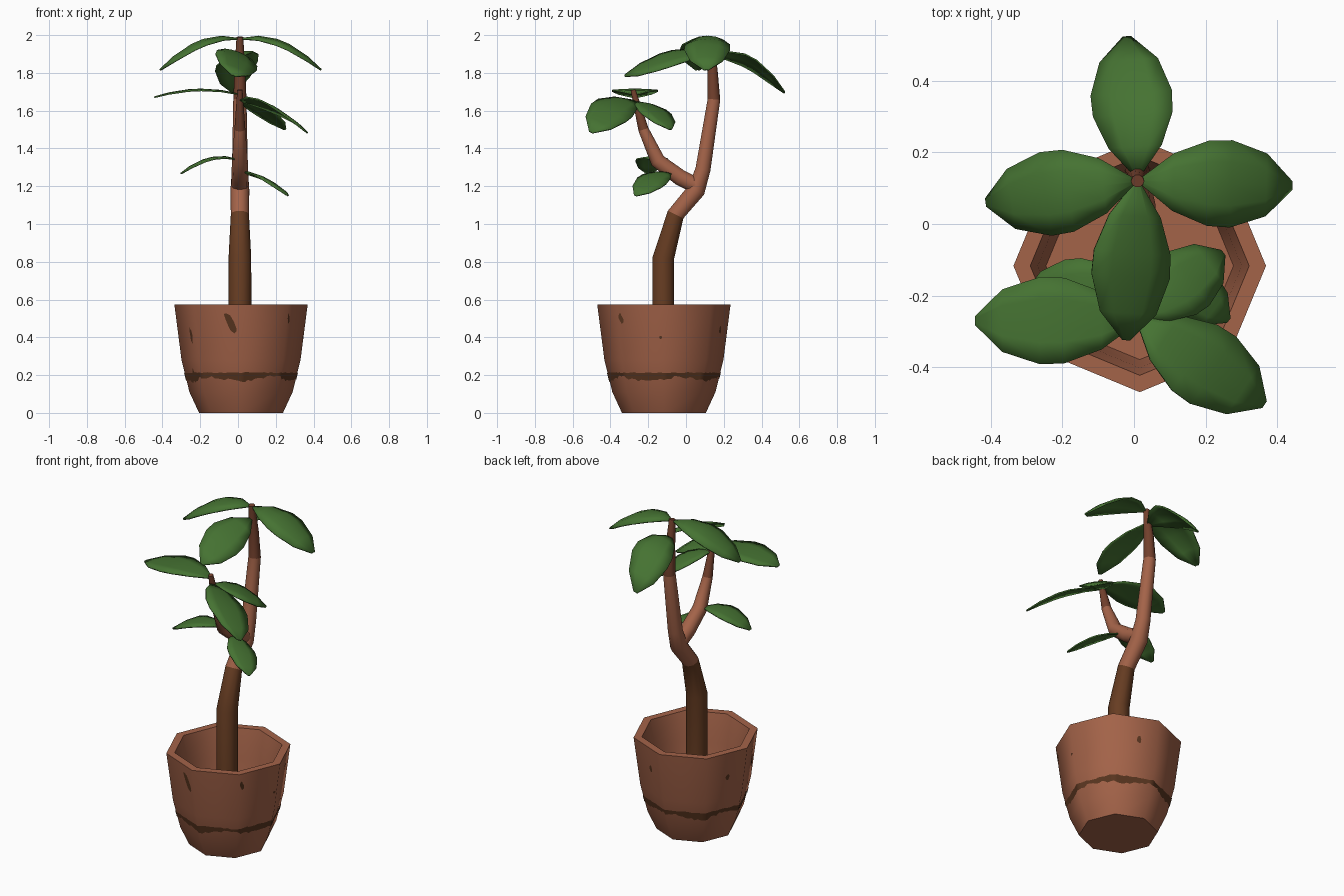
import bpy, math, random
from mathutils import Vector

if "Cube" in bpy.data.objects:
    bpy.data.objects.remove(bpy.data.objects["Cube"])

random.seed(4)


def material(name, col):
    m = bpy.data.materials.new(name)
    m.diffuse_color = (*col, 1)
    m.use_nodes = True
    m.node_tree.nodes["Principled BSDF"].inputs["Base Color"].default_value = m.diffuse_color
    return m


TERRACOTTA = material("terracotta", (0.37, 0.125, 0.066))
BARK = material("dark bark", (0.135, 0.046, 0.016))
STEM = material("brown stem", (0.17, 0.052, 0.026))
LEAF = material("leaf green", (0.06, 0.17, 0.032))
STAIN = material("dark stain", (0.10, 0.036, 0.014))


def make(name, verts, faces, mats, idx=None, angle=50):
    me = bpy.data.meshes.new(name)
    me.from_pydata([tuple(v) for v in verts], [], faces)
    for m in mats:
        me.materials.append(m)
    if idx:
        for p, i in zip(me.polygons, idx):
            p.material_index = i
    ob = bpy.data.objects.new(name, me)
    bpy.context.collection.objects.link(ob)
    bpy.ops.object.select_all(action='DESELECT')
    ob.select_set(True)
    bpy.context.view_layer.objects.active = ob
    bpy.ops.object.mode_set(mode='EDIT')
    bpy.ops.mesh.select_all(action='SELECT')
    if len(faces) > 30 and "leaf" not in name and "band" not in name:
        bpy.ops.mesh.normals_make_consistent(inside=False)
    bpy.ops.object.mode_set(mode='OBJECT')
    bpy.ops.object.shade_smooth_by_angle(angle=math.radians(angle))
    return ob


# ---- Pot: eight-sided lathe with thick wall and a sunken soil disc
CX, CY = 0.016, -0.117
outer = [(0.222, 0), (0.273, 0.11), (0.315, 0.28), (0.353, 0.575)]
inner = [(0.306, 0.575), (0.285, 0.47), (0.277, 0.40), (0.262, 0.31)]
prof = outer + inner
verts, faces = [], []
for r, z in prof:
    for k in range(8):
        a = k * math.pi / 4
        verts.append((CX + r * math.cos(a), CY + r * math.sin(a), z))
for i in range(len(prof) - 1):
    for k in range(8):
        n = (k + 1) % 8
        faces.append((i * 8 + k, i * 8 + n, i * 8 + 8 + n, i * 8 + 8 + k))
faces.append(tuple(reversed(range(8))))
faces.append(tuple(range(len(prof) * 8 - 8, len(prof) * 8)))
make("pot", verts, faces, [TERRACOTTA])


def pot_surface(a, z, off=0.003):
    """Point on the outer pot wall at angle a and height z."""
    for (r0, z0), (r1, z1) in zip(outer, outer[1:]):
        if z0 <= z <= z1:
            r = r0 + (r1 - r0) * (z - z0) / (z1 - z0)
            break
    e = math.pi / 8
    r = (r * math.cos(e)) / math.cos((a % (2 * e)) - e) + off
    return (CX + r * math.cos(a), CY + r * math.sin(a), z)


# ---- Stained band with a ragged lower edge
N = 96
verts, faces = [], []
for k in range(N):
    a = 2 * math.pi * k / N
    low = 0.178 + 0.012 * math.sin(a * 5) + random.uniform(-0.008, 0.008)
    verts += [pot_surface(a, low), pot_surface(a, 0.213 + random.uniform(-0.003, 0.003))]
    n = (k + 1) % N
    faces.append((2 * k, 2 * n, 2 * n + 1, 2 * k + 1))
make("pot_band", verts, faces, [STAIN])


# ---- Stains: angle, height, half width, half height, slant (degrees)
for i, (a, z, w, h, s) in enumerate([(260, 0.48, 4, 0.065, 5), (213, 0.41, 3, 0.045, 1),
                                     (205, 0.21, 3, 0.025, 0), (318, 0.50, 2, 0.03, 1),
                                     (72, 0.44, 2.5, 0.025, 0), (160, 0.42, 2.5, 0.02, 0),
                                     (357, 0.40, 1.5, 0.008, 0)]):
    pts = []
    for k in range(10):
        t = 2 * math.pi * k / 10
        q = random.uniform(0.75, 1.1)
        ang = a + w * q * math.cos(t) - s * math.sin(t)
        pts.append(pot_surface(math.radians(ang), z + h * q * math.sin(t)))
    make(f"pot_stain_{i}", pts, [tuple(range(10))], [STAIN])


# ---- Trunk and side branch: tubes bending in the y-z plane
def tube(name, path, mats, idx, sides=10):
    verts, faces, fi = [], [], []
    for i, (y, z, r) in enumerate(path):
        p, q = path[max(i - 1, 0)], path[min(i + 1, len(path) - 1)]
        d = Vector((0, q[0] - p[0], q[1] - p[1])).normalized()
        u, v = Vector((1, 0, 0)), d.cross(Vector((1, 0, 0)))
        for k in range(sides):
            a = 2 * math.pi * k / sides
            verts.append(Vector((0.01, y, z)) + r * (math.cos(a) * u + math.sin(a) * v))
    for i in range(len(path) - 1):
        for k in range(sides):
            n = (k + 1) % sides
            b = i * sides
            faces.append((b + k, b + n, b + sides + n, b + sides + k))
            fi.append(idx[i])
    faces += [tuple(reversed(range(sides))), tuple(range(len(verts) - sides, len(verts)))]
    make(name, verts, faces, mats, fi + [idx[0], idx[-1]])


tube("trunk", [(-0.12, 0.30, 0.061), (-0.12, 0.82, 0.06), (-0.055, 1.05, 0.048),
               (0.055, 1.18, 0.05), (0.09, 1.29, 0.042), (0.148, 1.66, 0.035),
               (0.14, 1.82, 0.028), (0.12, 1.99, 0.018)],
     [BARK, TERRACOTTA, STEM], [0, 0, 1, 1, 1, 2, 2])
tube("side_branch", [(0.06, 1.20, 0.045), (-0.03, 1.245, 0.045), (-0.15, 1.335, 0.042),
                     (-0.225, 1.50, 0.029), (-0.28, 1.71, 0.014)],
     [TERRACOTTA, STEM], [0, 0, 0, 1])


# ---- Leaves: arched blades with a slight fold along the midrib
SHAPE = [(0, 0.05), (0.22, 0.66), (0.45, 0.98), (0.6, 1.0), (0.83, 0.72), (1, 0.1)]


def leaf(name, base, tip, half, arch, fold=0.2, roll=0):
    base, tip = Vector(base), Vector(tip)
    d = tip - base
    side = Vector((-d.y, d.x, 0)).normalized()
    roll = math.radians(roll)
    up = Vector((0, 0, 1))
    side = side * math.cos(roll) + up * math.sin(roll)
    verts, faces = [], []
    for t, w in SHAPE:
        c = base + d * t + up * (arch * 4 * t * (1 - t))
        for s in (1, 0.5, 0, -0.5, -1):
            verts.append(c + side * (s * w * half) - up * (s * s * w * half * fold))
    for i in range(len(SHAPE) - 1):
        for k in range(4):
            b = i * 5 + k
            faces.append((b + 1, b + 6, b + 5, b))
    # keep the blade facing up so its thickness grows below it
    faces = [tuple(reversed(f)) for f in faces]
    n = (verts[5] - verts[0]).cross(verts[1] - verts[0])
    if n.z > 0:
        faces = [tuple(reversed(f)) for f in faces]
        faces = [f[::-1] for f in faces]
    ob = make(name, verts, faces, [LEAF])
    if sum(p.normal.z for p in ob.data.polygons) < 0:
        ob.data.flip_normals()
    m = ob.modifiers.new("thickness", 'SOLIDIFY')
    m.thickness, m.offset = 0.008, -1


leaf("leaf_top_right", (0.015, 0.12, 1.985), (0.443, 0.107, 1.82), 0.122, 0.07, 0.25)
leaf("leaf_top_left", (0.005, 0.12, 1.985), (-0.415, 0.06, 1.82), 0.118, 0.07, 0.25)
leaf("leaf_top_back", (0.01, 0.13, 1.89), (-0.02, 0.525, 1.70), 0.118, 0.09, 0.2, -15)
leaf("leaf_top_front", (0.01, 0.12, 1.91), (-0.022, -0.325, 1.79), 0.118, 0.04, 0.15, -22)
leaf("leaf_branch_left", (0.01, -0.27, 1.69), (-0.445, -0.27, 1.675), 0.122, 0.034, 0.05)
leaf("leaf_branch_front", (0.01, -0.265, 1.655), (0.365, -0.505, 1.49), 0.122, 0.05, 0.1, -22)
leaf("leaf_branch_back", (0.01, -0.26, 1.65), (0.25, -0.08, 1.505), 0.095, 0.035, 0.15)
leaf("leaf_low_right", (0.03, -0.08, 1.275), (0.265, -0.27, 1.155), 0.085, 0.03, 0.12, -17)
leaf("leaf_low_left", (0.0, -0.16, 1.345), (-0.305, -0.2, 1.27), 0.085, 0.045, 0.1)
